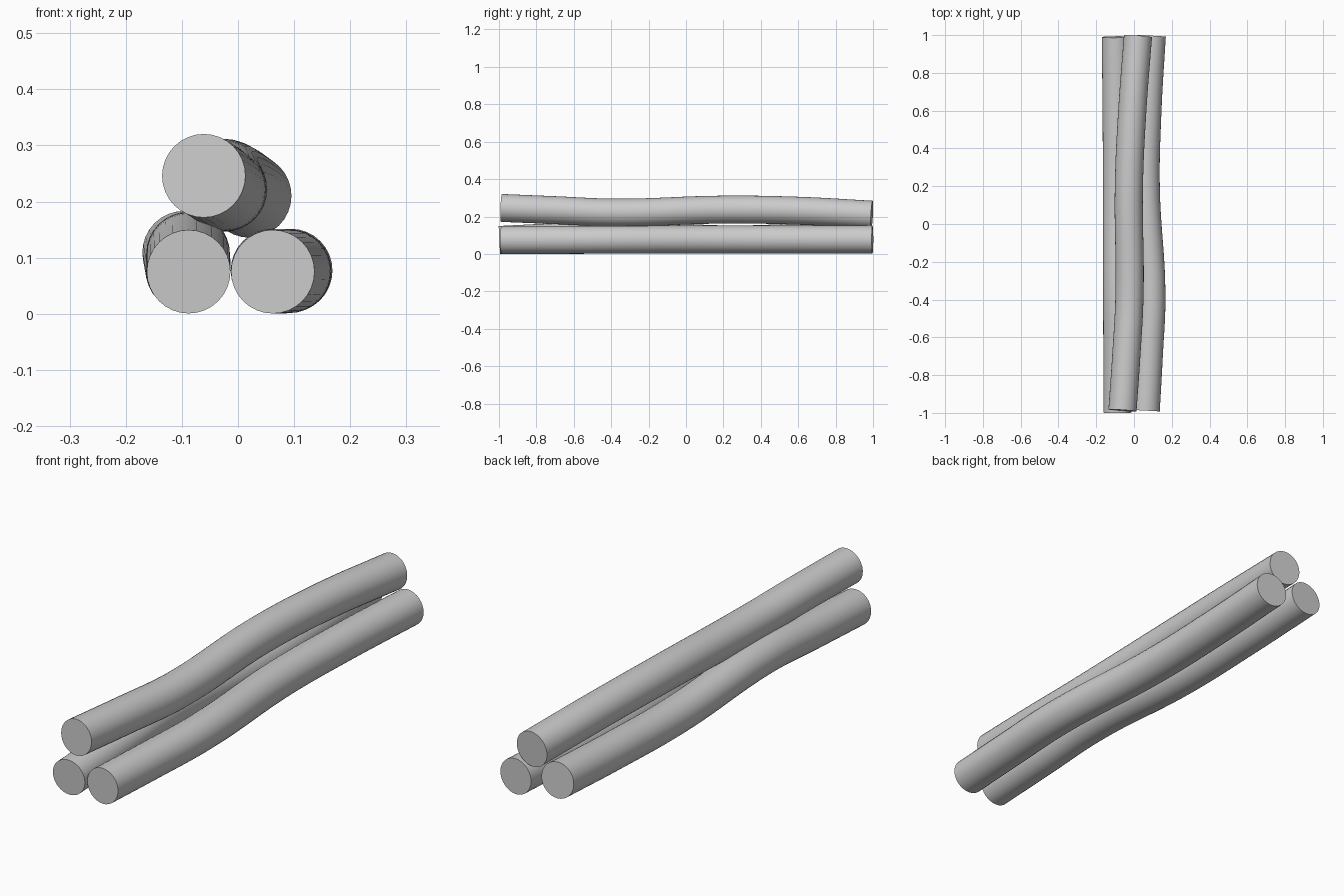
import bpy
import bmesh
import math

cube = bpy.data.objects.get("Cube")
if cube:
    bpy.data.objects.remove(cube, do_unlink=True)

RADIUS = 0.0745

grey = bpy.data.materials.new("light grey")
grey.use_nodes = True
colour = (0.6, 0.6, 0.6, 1)
grey.diffuse_color = colour
grey.node_tree.nodes["Principled BSDF"].inputs["Base Color"].default_value = colour


def make_log(name, path):
    """Sweep a round, capped section along a gently bent path."""
    curve = bpy.data.curves.new(name + "_path", "CURVE")
    curve.dimensions = "3D"
    curve.resolution_u = 8
    curve.bevel_depth = RADIUS
    curve.bevel_resolution = 14
    curve.use_fill_caps = True
    spline = curve.splines.new("BEZIER")
    spline.bezier_points.add(len(path) - 1)
    for point, co in zip(spline.bezier_points, path):
        point.co = co
        point.handle_left_type = point.handle_right_type = "AUTO"

    # Turn the sweep into a clean closed mesh
    helper = bpy.data.objects.new(name + "_helper", curve)
    bpy.context.collection.objects.link(helper)
    bpy.context.view_layer.update()
    evaluated = helper.evaluated_get(bpy.context.evaluated_depsgraph_get())
    mesh = bpy.data.meshes.new_from_object(evaluated)
    bpy.data.objects.remove(helper, do_unlink=True)
    bm = bmesh.new()
    bm.from_mesh(mesh)
    bmesh.ops.remove_doubles(bm, verts=bm.verts, dist=0.0001)
    bmesh.ops.recalc_face_normals(bm, faces=bm.faces)
    bm.to_mesh(mesh)
    bm.free()
    mesh.materials.clear()
    mesh.materials.append(grey)

    log = bpy.data.objects.new(name, mesh)
    bpy.context.collection.objects.link(log)
    bpy.ops.object.select_all(action="DESELECT")
    log.select_set(True)
    bpy.context.view_layer.objects.active = log
    bpy.ops.object.shade_smooth_by_angle(angle=math.radians(40))
    return log


# Lower log that bends upward
make_log("lower_right_log", [
    (-0.088, -0.998, 0.075), (-0.088, -0.7, 0.09), (-0.089, -0.38, 0.107),
    (-0.09, 0.2, 0.078), (-0.092, 0.6, 0.088), (-0.096, 0.99, 0.109)])

# Lower log that bends sideways
make_log("lower_left_log", [
    (0.062, -0.988, 0.075), (0.078, -0.7, 0.075), (0.092, -0.38, 0.076),
    (0.062, 0.2, 0.077), (0.071, 0.6, 0.077), (0.094, 0.997, 0.077)])

# Upper log resting across the other two
make_log("upper_log", [
    (-0.061, -0.987, 0.246), (-0.041, -0.7, 0.234), (-0.024, -0.38, 0.221),
    (-0.027, 0.2, 0.237), (-0.009, 0.6, 0.231), (0.021, 0.994, 0.21)])
